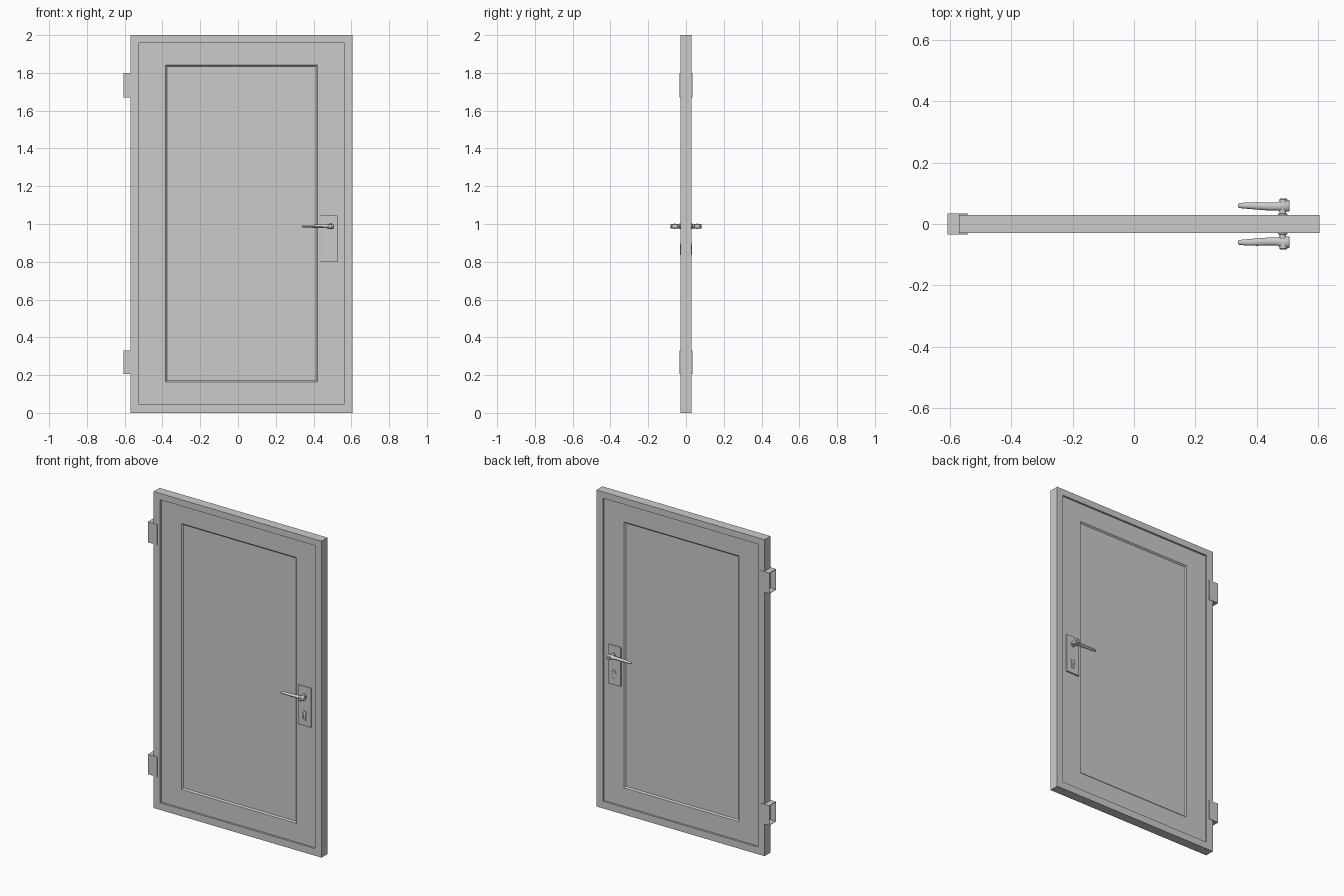
import bpy, bmesh, math
from mathutils import Vector

if "Cube" in bpy.data.objects:
    bpy.data.objects.remove(bpy.data.objects["Cube"])


def make(name, bm, smooth=False):
    bmesh.ops.recalc_face_normals(bm, faces=bm.faces)
    me = bpy.data.meshes.new(name)
    bm.to_mesh(me)
    bm.free()
    ob = bpy.data.objects.new(name, me)
    bpy.context.collection.objects.link(ob)
    if smooth:
        bpy.ops.object.select_all(action='DESELECT')
        ob.select_set(True)
        bpy.context.view_layer.objects.active = ob
        bpy.ops.object.shade_smooth_by_angle(angle=math.radians(40))
    return ob


def loft(name, rings, smooth=False):
    """Skin a row of closed rings and cap both ends."""
    bm = bmesh.new()
    rows = [[bm.verts.new(p) for p in r] for r in rings]
    n = len(rows[0])
    for a, b in zip(rows, rows[1:]):
        for i in range(n):
            bm.faces.new((a[i], a[(i + 1) % n], b[(i + 1) % n], b[i]))
    bm.faces.new(rows[0])
    bm.faces.new(rows[-1])
    return make(name, bm, smooth)


def rect(x0, x1, z0, z1, y):
    return [(x0, y, z0), (x1, y, z0), (x1, y, z1), (x0, y, z1)]


def circle_xz(x, z, r, y, n=16):
    return [(x + r * math.cos(2 * math.pi * i / n), y,
             z + r * math.sin(2 * math.pi * i / n)) for i in range(n)]


# door leaf: nested rectangles stepping from the inner panel out to the rim
steps = [
    (-0.375, 0.412, 0.171, 1.835, 0.010),
    (-0.383, 0.420, 0.163, 1.843, 0.018),
    (-0.523, 0.560, 0.045, 1.960, 0.018),
    (-0.523, 0.560, 0.045, 1.960, 0.030),
    (-0.570, 0.605, 0.000, 2.000, 0.030),
]
front = [rect(*s[:4], -s[4]) for s in steps]
back = [rect(*s[:4], s[4]) for s in reversed(steps)]
loft("door_leaf", front + back)

# hinge brackets: thin straps wrapping the door edge, open outward
for label, z0, z1 in (("lower", 0.205, 0.33), ("upper", 1.67, 1.80)):
    bm = bmesh.new()
    t = 0.003
    for x0, x1, y0, y1, c0, c1 in (
            (-0.607, -0.541, -0.034, -0.034 + t, z0, z1),
            (-0.607, -0.541, 0.034 - t, 0.034, z0, z1),
            (-0.607, -0.569, -0.031, 0.031, z0, z0 + t),
            (-0.607, -0.569, -0.031, 0.031, z1 - t, z1)):
        r = bmesh.ops.create_cube(bm, size=1)
        for v in r["verts"]:
            v.co = Vector(((x0 + x1) / 2 + v.co.x * (x1 - x0),
                           (y0 + y1) / 2 + v.co.y * (y1 - y0),
                           (c0 + c1) / 2 + v.co.z * (c1 - c0)))
    make(label + "_hinge", bm)

# lever sections: x, centre y, half depth, half height
lever = [
    (0.339, 0.060, 0.005, 0.004), (0.343, 0.060, 0.008, 0.006),
    (0.365, 0.060, 0.010, 0.007), (0.400, 0.059, 0.012, 0.008),
    (0.440, 0.057, 0.013, 0.009), (0.468, 0.057, 0.013, 0.010),
    (0.480, 0.060, 0.019, 0.013), (0.495, 0.060, 0.020, 0.014),
    (0.504, 0.059, 0.019, 0.013), (0.507, 0.059, 0.016, 0.010),
]

for side, s in (("front", -1), ("back", 1)):
    # lock plate with a narrow bevelled rim
    loft(side + "_lock_plate", [
        rect(0.438, 0.528, 0.800, 1.045, s * 0.015),
        rect(0.438, 0.528, 0.800, 1.045, s * 0.027),
        rect(0.441, 0.525, 0.803, 1.042, s * 0.029)])

    # keyhole surround: round head over a flared foot
    head = [(0.485 + 0.015 * math.cos(a), 0.881 + 0.015 * math.sin(a))
            for a in (math.radians(-50 + 28 * i) for i in range(11))]
    outline = head + [(0.475, 0.835), (0.495, 0.835)]
    cx, cz = 0.485, 0.870

    def key_ring(k, y):
        return [(cx + (x - cx) * k, s * y, cz + (z - cz) * k) for x, z in outline]
    loft(side + "_keyhole", [key_ring(1, 0.027), key_ring(1, 0.032),
                             key_ring(0.75, 0.032), key_ring(0.75, 0.0295)])

    # spindle neck with a collar against the plate
    loft(side + "_spindle", [circle_xz(0.485, 0.988, r, s * y) for r, y in
                             ((0.015, 0.027), (0.015, 0.033), (0.011, 0.034),
                              (0.011, 0.060))], True)

    # tapered lever handle
    loft(side + "_lever", [
        [(x, s * (cy + ry * math.cos(2 * math.pi * i / 12)),
          0.988 + rz * math.sin(2 * math.pi * i / 12)) for i in range(12)]
        for x, cy, ry, rz in lever], True)

    # small round cap on the lever hub
    loft(side + "_hub_cap", [circle_xz(0.487, 0.988, r, s * y) for r, y in
                             ((0.013, 0.060), (0.013, 0.080), (0.010, 0.083))], True)
